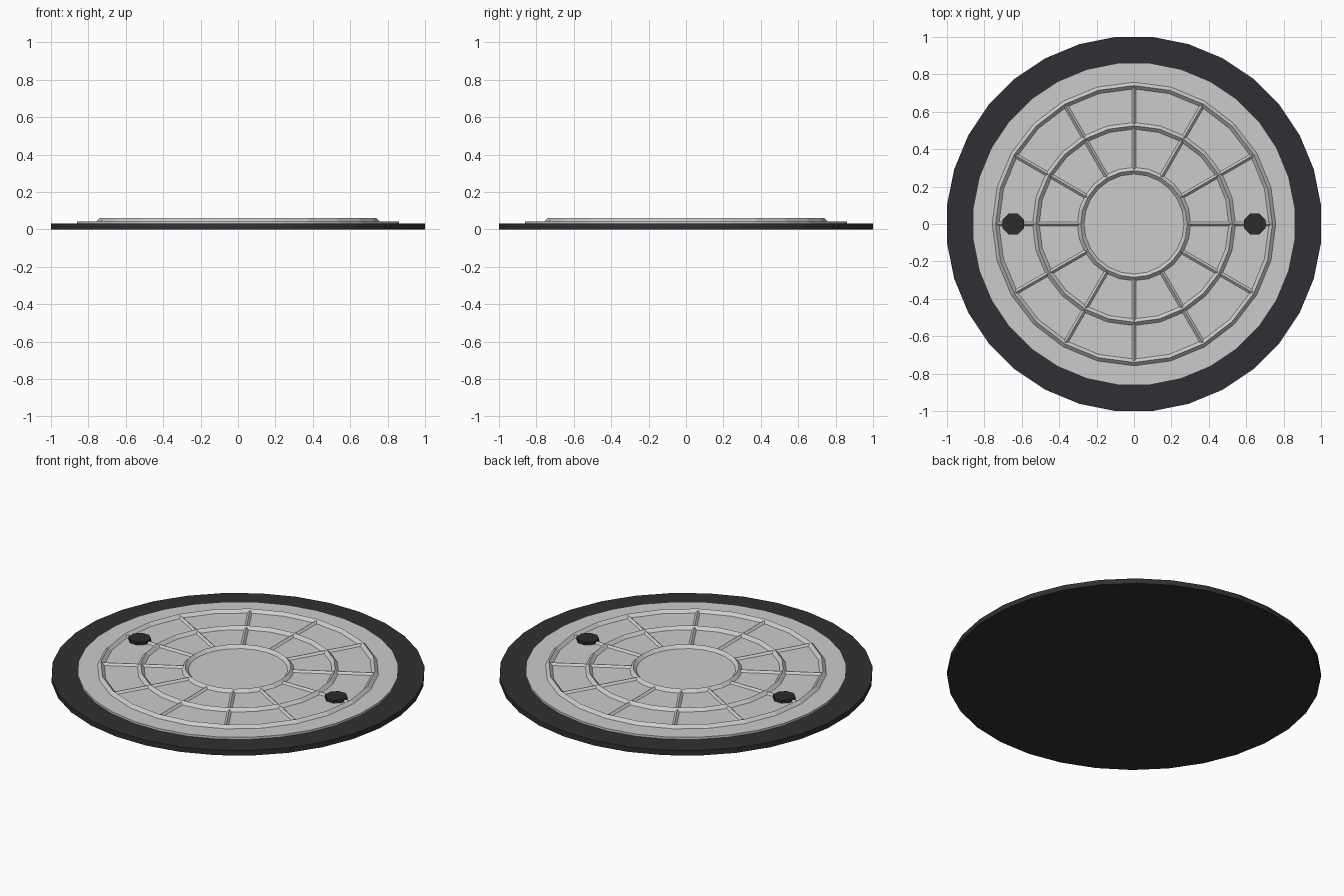
import bpy
from math import pi, cos, sin

if "Cube" in bpy.data.objects:
    bpy.data.objects.remove(bpy.data.objects["Cube"])


def paint(ob, name, col):
    m = bpy.data.materials.get(name) or bpy.data.materials.new(name)
    m.diffuse_color = (*col, 1)
    m.use_nodes = True
    m.node_tree.nodes["Principled BSDF"].inputs["Base Color"].default_value = m.diffuse_color
    ob.data.materials.append(m)


def disc(name, sides, apothem, z0, z1, x=0):
    # flat-sided disc with an edge facing each axis
    bpy.ops.mesh.primitive_cylinder_add(
        vertices=sides, radius=apothem / cos(pi / sides), depth=z1 - z0,
        location=(x, 0, (z0 + z1) / 2), rotation=(0, 0, 0))
    ob = bpy.context.object
    ob.rotation_euler.z = pi / sides
    ob.name = name
    return ob


# dark frame and raised cover plate
paint(disc("outer_frame", 32, 1.0, 0, 0.03), "dark", (0.03, 0.03, 0.035))
disc("cover_plate", 32, 0.86, 0.02, 0.043)

# concentric ribs
for i, r in enumerate((0.285, 0.525, 0.74)):
    bpy.ops.mesh.primitive_torus_add(
        major_segments=24, minor_segments=4, major_radius=r,
        minor_radius=0.018, location=(0, 0, 0.043))
    bpy.context.object.name = f"ring_rib_{i}"

# radial ribs
for i in range(12):
    a = i * pi / 6
    bpy.ops.mesh.primitive_cylinder_add(
        vertices=4, radius=0.012, depth=0.45,
        location=(0.515 * cos(a), 0.515 * sin(a), 0.043),
        rotation=(0, pi / 2, a))
    bpy.context.object.name = f"spoke_rib_{i}"

# bolt heads
for side, x in (("left", -0.645), ("right", 0.645)):
    paint(disc("bolt_" + side, 8, 0.057, 0.04, 0.06, x), "bolt", (0.025, 0.025, 0.025))
